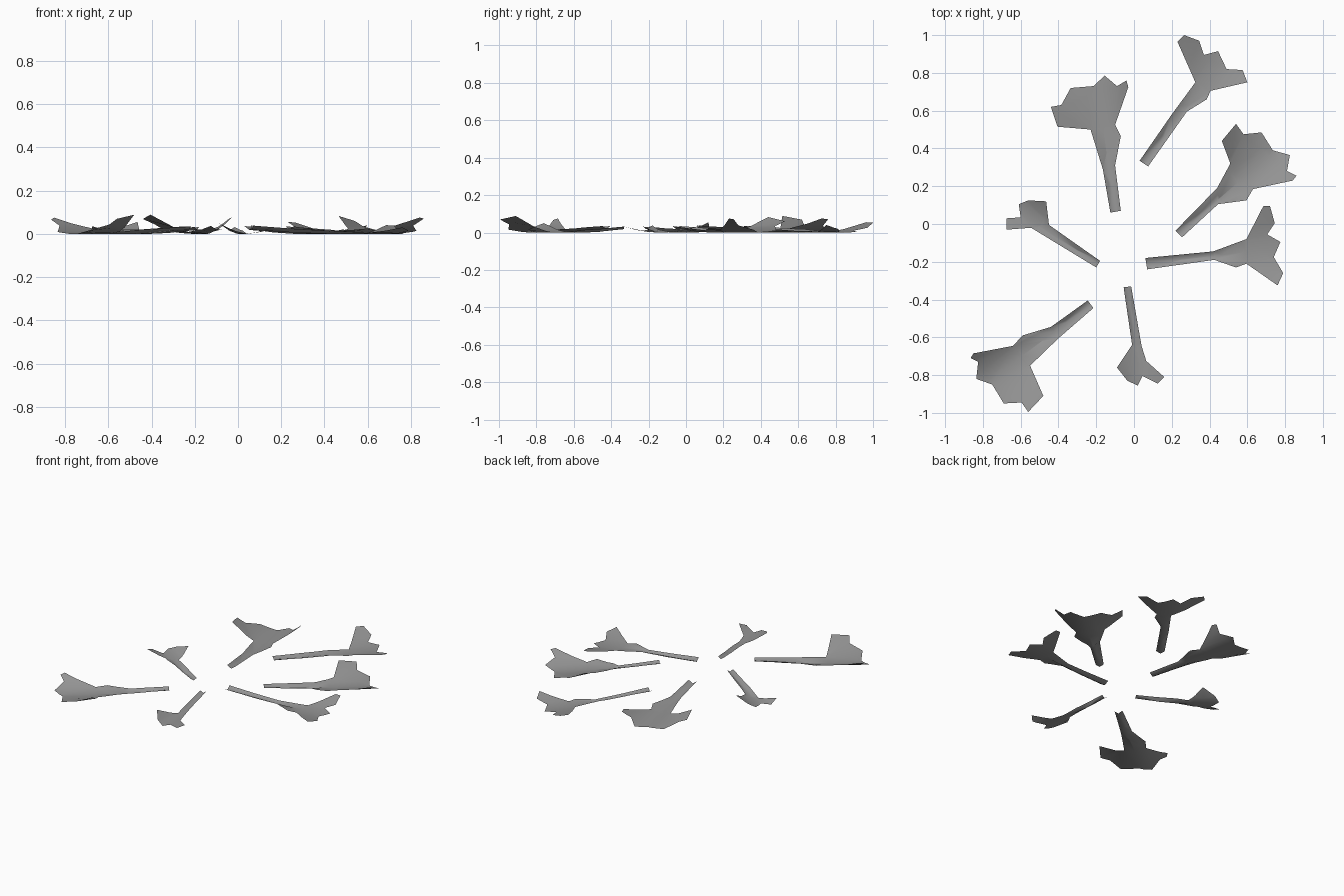
import bpy
import bmesh
from mathutils import Vector

cube = bpy.data.objects.get("Cube")
if cube:
    bpy.data.objects.remove(cube, do_unlink=True)

# One dull grey for every leaf
grey = bpy.data.materials.new("dull grey")
grey.use_nodes = True
colour = (0.3, 0.3, 0.3, 1)
grey.diffuse_color = colour
grey.node_tree.nodes["Principled BSDF"].inputs["Base Color"].default_value = colour


def smoothstep(low, high, value):
    s = min(max((value - low) / (high - low), 0), 1)
    return s * s * (3 - 2 * s)


def cut(bm, point, normal):
    geometry = bm.verts[:] + bm.edges[:] + bm.faces[:]
    bmesh.ops.bisect_plane(bm, geom=geometry, dist=0.0005,
                           plane_co=point, plane_no=normal)


def leaf(name, throat, left_lift, right_lift, outline, left_droop=0):
    """Sheet leaf: outline in hundredths, starting with both stem-end corners.
    The midrib runs from the stem end through the throat; the stem is a
    shallow gutter and the lobes on either side curl up to the given lifts.
    The left lobe sinks again towards the tip by the droop."""
    bm = bmesh.new()
    points = [Vector((x / 100, y / 100, 0)) for x, y in outline]
    bm.faces.new([bm.verts.new(p) for p in points])
    bm.normal_update()
    bmesh.ops.triangulate(bm, faces=bm.faces[:], ngon_method='EAR_CLIP')

    start = (points[0] + points[1]) / 2
    axis = Vector((throat[0] / 100, throat[1] / 100, 0)) - start
    length = axis.length
    axis.normalize()
    side = Vector((-axis.y, axis.x, 0))

    # Crease lines along the midrib and rings across the leaf
    for offset in (-0.13, -0.06, 0, 0.06, 0.13):
        cut(bm, start + side * offset, side)
    for step in (0.35, 0.7, 1):
        cut(bm, start + axis * length * step, axis)

    # Bend the flat sheet
    across = [(v.co - start).dot(side) for v in bm.verts]
    left_reach, right_reach = max(across), -min(across)
    for v, lateral in zip(bm.verts, across):
        along = (v.co - start).dot(axis) / length
        if lateral > 0:
            curl = left_lift * (lateral / left_reach) ** 1.8
            curl *= max(1 - left_droop * max(along - 1.1, 0), 0)
        else:
            curl = right_lift * (-lateral / right_reach) ** 1.8
        blade = smoothstep(0.65, 1.05, along)
        gutter = 0.02 * min(abs(lateral) / 0.03, 1)
        stem_rise = 0.018 * (1 - smoothstep(0, 0.6, along))
        v.co.z = curl * blade + gutter * (1 - blade) + stem_rise

    bmesh.ops.recalc_face_normals(bm, faces=bm.faces[:])
    if sum(f.normal.z for f in bm.faces) < 0:
        bmesh.ops.reverse_faces(bm, faces=bm.faces[:])
    lowest = min(v.co.z for v in bm.verts)
    bmesh.ops.translate(bm, verts=bm.verts[:], vec=(0, 0, -lowest))
    for face in bm.faces:
        face.smooth = True

    mesh = bpy.data.meshes.new(name)
    bm.to_mesh(mesh)
    bm.free()
    mesh.materials.append(grey)
    bpy.context.collection.objects.link(bpy.data.objects.new(name, mesh))


# Large broad leaves
leaf("back_right_leaf", (-16.5, 51), 0.102, 0.075, [
    (-12.5, 6), (-7, 7), (-10, 31), (-7, 46.5), (-10, 52.5), (-3, 72.5),
    (-4, 76), (-9, 73), (-15.5, 78.5), (-21.5, 73), (-33.5, 72),
    (-38.5, 63), (-44, 62), (-40.5, 51.5), (-23, 50), (-16.5, 29)],
    left_droop=1.4)
leaf("back_left_leaf", (55, 22), 0.108, 0.075, [
    (22, -3.5), (25.5, -7), (44.5, 10.5), (59.5, 12.5), (63, 18.5),
    (84, 23), (86, 25.5), (81, 28), (82.5, 36.5), (73.5, 39),
    (67.5, 48.5), (58, 47.5), (54, 53), (46.5, 44), (51, 32), (44, 19)],
    left_droop=1.2)
leaf("front_right_leaf", (-59.5, -70), 0.102, 0.075, [
    (-24.5, -40.5), (-21.5, -44.5), (-40, -60.5), (-55, -75), (-48, -91),
    (-56, -99.5), (-59.5, -94.5), (-69, -95), (-75, -85), (-83.5, -82),
    (-82.5, -73), (-86.5, -71), (-85, -68.5), (-64, -64.5), (-59, -59),
    (-44, -54.5)], left_droop=1.4)

# Forked leaves
leaf("rear_leaf", (36, 72), 0.055, 0.04, [
    (3, 33.5), (7.5, 30.5), (28, 59.5), (38.5, 66), (40.5, 70.5),
    (60, 75), (57.5, 81.5), (49, 82), (44.5, 91.5), (37, 89.5),
    (34.5, 97), (26.5, 100), (23, 96.5), (32.5, 75), (20, 58)])
leaf("left_leaf", (58, -15), 0.04, 0.03, [
    (6, -18), (7, -24), (42.5, -19), (54, -23), (59.5, -21), (76, -32.5),
    (79, -26), (74, -17.5), (77.5, -9.5), (70.5, -5.5), (74.5, 0.5),
    (72, 9.5), (68.5, 9.5), (59.5, -8), (42, -14.5)])

# Small leaves
leaf("front_small_leaf", (1.5, -64), 0.03, 0.05, [
    (-5.5, -33.5), (-1.5, -33), (4, -64.5), (6.5, -72.5), (16, -81),
    (12.5, -84.5), (4.5, -80.5), (2, -85.5), (-3.5, -83), (-9, -76),
    (-1, -64)])
leaf("right_small_leaf", (-50, -1), 0.035, 0.055, [
    (-20, -23), (-18, -19.5), (-45, -0.5), (-46.5, 12), (-56, 12.5),
    (-61, 10.5), (-60, 3.5), (-67.5, 3), (-67.5, -3), (-54.5, -2)])
